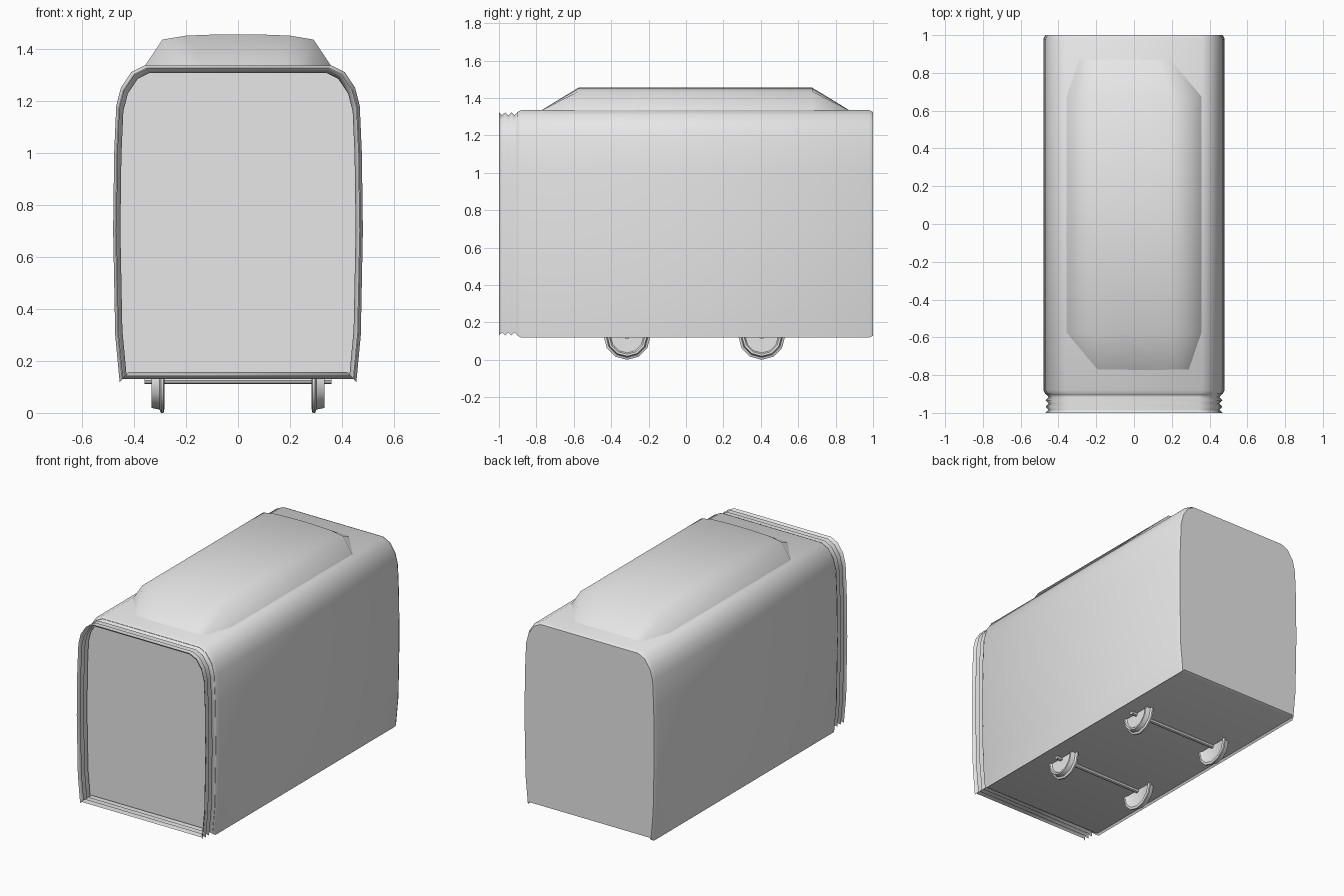
import bpy
import bmesh
from math import sin, cos, pi, radians

if "Cube" in bpy.data.objects:
    bpy.data.objects.remove(bpy.data.objects["Cube"], do_unlink=True)

GREY = (0.8, 0.8, 0.8, 1.0)
grey = bpy.data.materials.new("plain_grey")
grey.use_nodes = True
grey.diffuse_color = GREY
for node in grey.node_tree.nodes:
    if node.type == "BSDF_PRINCIPLED":
        node.inputs["Base Color"].default_value = GREY


def loft(name, rings, caps=True, angle=40):
    """Skin a list of closed rings of equal length into one object."""
    bm = bmesh.new()
    loops = [[bm.verts.new(p) for p in ring] for ring in rings]
    n = len(loops[0])
    for a, b in zip(loops, loops[1:]):
        for i in range(n):
            j = (i + 1) % n
            bm.faces.new((a[i], a[j], b[j], b[i]))
    if caps:
        bm.faces.new(loops[0])
        bm.faces.new(loops[-1])
    bmesh.ops.recalc_face_normals(bm, faces=bm.faces)
    mesh = bpy.data.meshes.new(name)
    bm.to_mesh(mesh)
    bm.free()
    mesh.materials.append(grey)
    mesh.shade_smooth()
    mesh.set_sharp_from_angle(angle=radians(angle))
    obj = bpy.data.objects.new(name, mesh)
    bpy.context.collection.objects.link(obj)
    return obj


def mirrored(half):
    return half + [(-x, z) for x, z in reversed(half)]


# Wagon cross-section, from the floor up to the roof
SECTION = mirrored([(0.445, 0.13), (0.455, 0.118), (0.472, 0.3), (0.48, 0.7),
                    (0.476, 1.0), (0.468, 1.18), (0.45, 1.25), (0.41, 1.31),
                    (0.36, 1.335)])
HALF_W, HALF_H, MID_Z = 0.48, 0.607, 0.727


def section(y, inset):
    sx, sz = 1 - inset / HALF_W, 1 - inset / HALF_H
    return [(x * sx, y, MID_Z + (z - MID_Z) * sz) for x, z in SECTION]


# Body with softened ends
loft("wagon_body", [section(-0.9, 0.01), section(-0.88, 0),
                    section(0.98, 0), section(1.0, 0.01)])

# Open folded gangway at the front
loft("gangway_bellows",
     [section(-1 + i / 60, 0.028 if i % 2 else 0.012) for i in range(7)],
     caps=False, angle=120)

# Roof pod: arched middle, ends sloping down to the roof
ARCH = mirrored([(0.36, 1.33), (0.29, 1.435), (0.2, 1.45), (0.07, 1.455)])


def pod_end(y, left, right):
    mid, half = (left + right) / 2, (right - left) / 2
    return [(mid + x / 0.36 * half, y, 1.33) for x, z in ARCH]


pod_middle = [[(x, y, z) for x, z in ARCH] for y in (-0.575, 0.675)]
loft("roof_pod", [pod_end(-0.78, -0.24, 0.29), *pod_middle,
                  pod_end(0.88, -0.29, 0.24)], caps=False, angle=50)


def turned(name, profile, y, z, sides=12):
    """Turn a profile of (x, radius) about a crosswise axis."""
    angles = [2 * pi * i / sides for i in range(sides)]
    loft(name, [[(x, y + r * cos(a), z + r * sin(a)) for a in angles]
                for x, r in profile])


# Flanged wheels and axles
AXLE_Z = 0.125
WHEEL = [(0.292, 0.02), (0.292, 0.095), (0.283, 0.11), (0.286, 0.125),
         (0.296, 0.125), (0.302, 0.112), (0.332, 0.106), (0.332, 0.095),
         (0.322, 0.088), (0.322, 0.02)]
for end, y in (("front", -0.315), ("rear", 0.405)):
    for side, s in (("left", 1), ("right", -1)):
        turned(f"{end}_{side}_wheel", [(s * x, r) for x, r in WHEEL], y, AXLE_Z)
    turned(f"{end}_axle", [(-0.36, 0.014), (0.36, 0.014)], y, AXLE_Z, 8)
